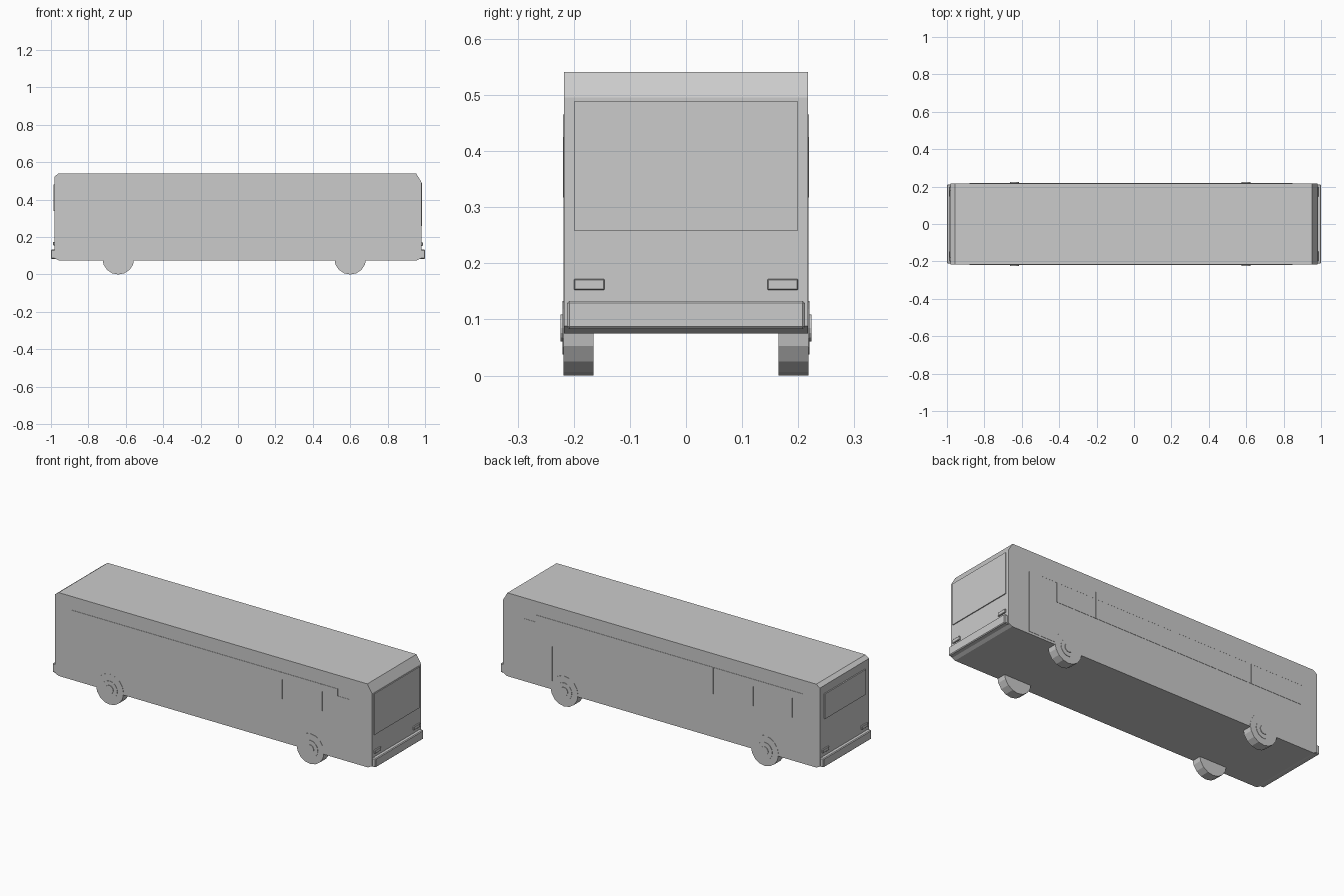
import bpy, bmesh, math
from mathutils import Matrix

if "Cube" in bpy.data.objects:
    bpy.data.objects.remove(bpy.data.objects["Cube"])

HALF_W = 0.217


def finish(name, bm):
    bmesh.ops.recalc_face_normals(bm, faces=bm.faces)
    me = bpy.data.meshes.new(name)
    bm.to_mesh(me)
    bm.free()
    ob = bpy.data.objects.new(name, me)
    bpy.context.collection.objects.link(ob)
    return ob


def box(name, x, y, z, bevel=0.0):
    """Box from (min, max) pairs, with an optional edge bevel."""
    bm = bmesh.new()
    bmesh.ops.create_cube(bm, size=1)
    for v in bm.verts:
        for i, (a, b) in enumerate((x, y, z)):
            v.co[i] = (a + b) / 2 + v.co[i] * (b - a)
    ob = finish(name, bm)
    if bevel:
        m = ob.modifiers.new("bevel", 'BEVEL')
        m.width = bevel
        m.segments = 1
    return ob


def side_box(name, side, x, z, depth):
    """Thin panel standing proud of one side wall."""
    y = sorted((side * (HALF_W - 0.006), side * (HALF_W + depth)))
    return box(name, x, y, z)


def disc(name, x, side, radius, inner, outer):
    """Sixteen-sided cylinder with its axis along y."""
    bm = bmesh.new()
    mat = (Matrix.Translation((x, side * (inner + outer) / 2, 0.085))
           @ Matrix.Rotation(math.pi / 2, 4, 'X'))
    bmesh.ops.create_cone(bm, cap_ends=True, segments=16, radius1=radius,
                          radius2=radius, depth=outer - inner, matrix=mat)
    return finish(name, bm)


# Body shell: side profile extruded across the width
profile = [(-0.958, 0.075), (0.955, 0.075), (0.98, 0.088), (0.98, 0.495),
           (0.952, 0.541), (-0.958, 0.541), (-0.98, 0.525), (-0.98, 0.086)]
bm = bmesh.new()
face = bm.faces.new([bm.verts.new((x, -HALF_W, z)) for x, z in profile])
ext = bmesh.ops.extrude_face_region(bm, geom=[face])
bmesh.ops.translate(bm, vec=(0, 2 * HALF_W, 0),
                    verts=[g for g in ext['geom'] if isinstance(g, bmesh.types.BMVert)])
finish("body", bm)

# Bumpers
box("front_bumper", (0.970, 1.0), (-0.212, 0.212), (0.083, 0.133), 0.004)
box("rear_bumper", (-1.0, -0.970), (-0.212, 0.212), (0.083, 0.133), 0.004)

# End windows
box("windscreen", (0.970, 0.985), (-0.2, 0.2), (0.258, 0.488))
box("rear_window", (-0.987, -0.970), (-0.18, 0.18), (0.34, 0.48))

for side, label in ((-1, "right"), (1, "left")):
    # Lamps
    y = sorted((side * 0.145, side * 0.2))
    box(f"headlight_{label}", (0.972, 0.988), y, (0.152, 0.172), 0.002)
    box(f"tail_light_{label}", (-0.988, -0.972), y, (0.155, 0.175), 0.002)

    # Side glazing: six panes, end pane, header strip and door
    for i in range(6):
        x0 = 0.67 - 0.247 * (i + 1)
        side_box(f"side_window_{label}_{i}", side, (x0 + 0.002, x0 + 0.245), (0.317, 0.465), 0.0015)
        side_box(f"window_pillar_{label}_{i}", side, (x0 + 0.243, x0 + 0.251), (0.317, 0.465), 0.0025)
    side_box(f"end_window_{label}", side, (-0.88, -0.812), (0.317, 0.465), 0.0015)
    side_box(f"header_strip_{label}", side, (-0.88, 0.77), (0.425, 0.465), 0.002)
    side_box(f"door_{label}", side, (0.675, 0.848), (0.088, 0.425), 0.0015)

    # Wheels with stepped hubs
    for x, axle in ((-0.64, "rear"), (0.60, "front")):
        disc(f"{axle}_tyre_{label}", x, side, 0.085, 0.165, 0.2185)
        disc(f"{axle}_rim_{label}", x, side, 0.048, 0.205, 0.2205)
        disc(f"{axle}_hub_{label}", x, side, 0.024, 0.205, 0.2235)
